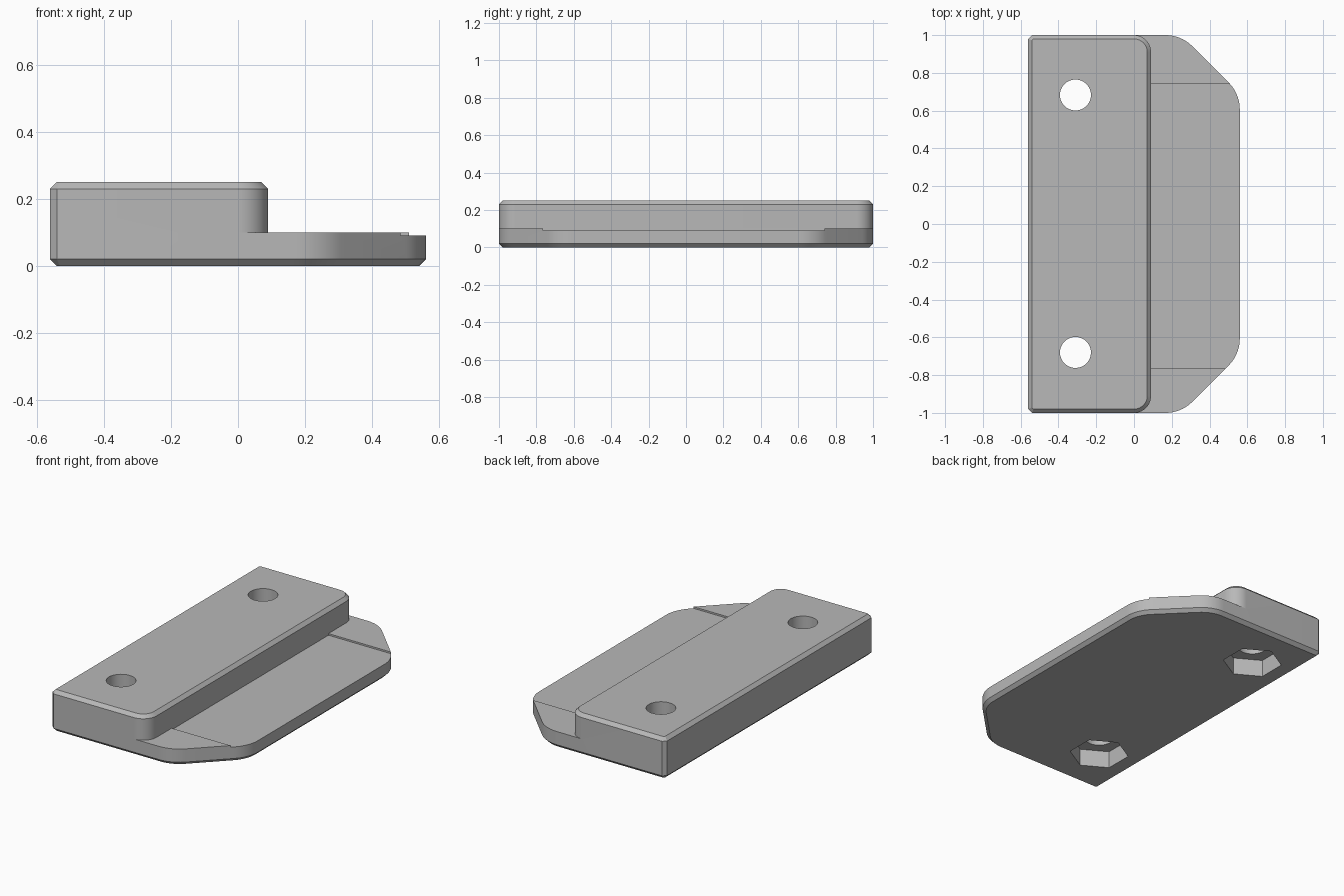
import bpy
import bmesh
from math import cos, sin, tan, pi, radians
from mathutils import Vector

cube = bpy.data.objects.get("Cube")
if cube:
    bpy.data.objects.remove(cube, do_unlink=True)

grey = bpy.data.materials.new("plain_grey")
grey.use_nodes = True
grey.diffuse_color = (0.48, 0.48, 0.48, 1)
grey.node_tree.nodes["Principled BSDF"].inputs["Base Color"].default_value = grey.diffuse_color

CHAMFER = 0.02


def outline(corners):
    """Counter-clockwise outline; each corner is x, y, radius, segments."""
    pts = []
    for i, (x, y, radius, steps) in enumerate(corners):
        here = Vector((x, y))
        before = (Vector(corners[i - 1][:2]) - here).normalized()
        after = (Vector(corners[(i + 1) % len(corners)][:2]) - here).normalized()
        half = before.angle(after) / 2
        start = here + before * radius / tan(half)
        centre = here + (before + after).normalized() * radius / sin(half)
        arm = start - centre
        turn = pi - 2 * half
        for k in range(steps + 1):
            a = turn * k / steps
            pts.append(centre + Vector((arm.x * cos(a) - arm.y * sin(a),
                                        arm.x * sin(a) + arm.y * cos(a))))
    return pts


def inset(pts, d):
    """Move every side of a convex outline inward by d."""
    out = []
    for i, p in enumerate(pts):
        u = (p - pts[i - 1]).normalized()
        v = (pts[(i + 1) % len(pts)] - p).normalized()
        n1, n2 = Vector((-u.y, u.x)), Vector((-v.y, v.x))
        out.append(p + (n1 + n2) * d / (1 + n1.dot(n2)))
    return out


def loft(name, layers):
    """Closed solid through stacked (outline, height) layers."""
    bm = bmesh.new()
    rings = [[bm.verts.new((p.x, p.y, z)) for p in pts] for pts, z in layers]
    for low, high in zip(rings, rings[1:]):
        for i in range(len(low)):
            j = (i + 1) % len(low)
            bm.faces.new((low[i], low[j], high[j], high[i]))
    bm.faces.new(rings[0][::-1])
    bm.faces.new(rings[-1])
    mesh = bpy.data.meshes.new(name)
    bm.to_mesh(mesh)
    bm.free()
    mesh.materials.append(grey)
    obj = bpy.data.objects.new(name, mesh)
    bpy.context.collection.objects.link(obj)
    return obj


def ring(x, y, radius, sides, start=0.0):
    return [Vector((x + radius * cos(start + 2 * pi * k / sides),
                    y + radius * sin(start + 2 * pi * k / sides))) for k in range(sides)]


def combine(target, tool, operation):
    """Apply a boolean and remove the tool."""
    tool.hide_render = True
    mod = target.modifiers.new(operation.lower(), "BOOLEAN")
    mod.operation, mod.object, mod.solver = operation, tool, "EXACT"
    bpy.context.view_layer.objects.active = target
    bpy.ops.object.modifier_apply(modifier=mod.name)
    bpy.data.objects.remove(tool, do_unlink=True)


# Base plate with angled tab corners and a chamfered underside
edge_r = CHAMFER / tan(radians(45))
back_left, front_left = (-0.56, 1, edge_r, 1), (-0.56, -1, edge_r, 1)
plate = outline([front_left, (0.25, -1, 0.2, 10), (0.56, -0.69, 0.2, 10),
                 (0.56, 0.69, 0.2, 10), (0.25, 1, 0.2, 10), back_left])
body = loft("mounting_plate", [(inset(plate, CHAMFER), 0), (plate, CHAMFER), (plate, 0.1)])

# Shallow recess across the tab
recess = outline([(0.09, -0.765, 0, 1), (0.8, -0.765, 0, 1), (0.8, 0.74, 0, 1), (0.09, 0.74, 0, 1)])
recess = [p for i, p in enumerate(recess) if i % 2 == 0]
combine(body, loft("recess_cutter", [(recess, 0.09), (recess, 0.2)]), "DIFFERENCE")

# Raised block with rounded inner corners and a chamfered top
block = outline([front_left, (0.09, -1, 0.09, 14), (0.09, 1, 0.09, 14), back_left])
combine(body, loft("raised_block", [(block, 0.1), (block, 0.25 - CHAMFER),
                                    (inset(block, CHAMFER), 0.25)]), "UNION")

# Bolt holes with hexagonal nut pockets underneath
for y in (-0.68, 0.683):
    hole = ring(-0.31, y, 0.082, 48)
    combine(body, loft("hole_cutter", [(hole, -0.1), (hole, 0.4)]), "DIFFERENCE")
    pocket = ring(-0.31, y, 0.168, 6, pi / 2)
    combine(body, loft("pocket_cutter", [(pocket, -0.1), (pocket, 0.105)]), "DIFFERENCE")

# Smooth the curved walls, keep the chamfers crisp
bpy.ops.object.select_all(action="DESELECT")
body.select_set(True)
bpy.context.view_layer.objects.active = body
bpy.ops.object.shade_smooth_by_angle(angle=radians(25))
